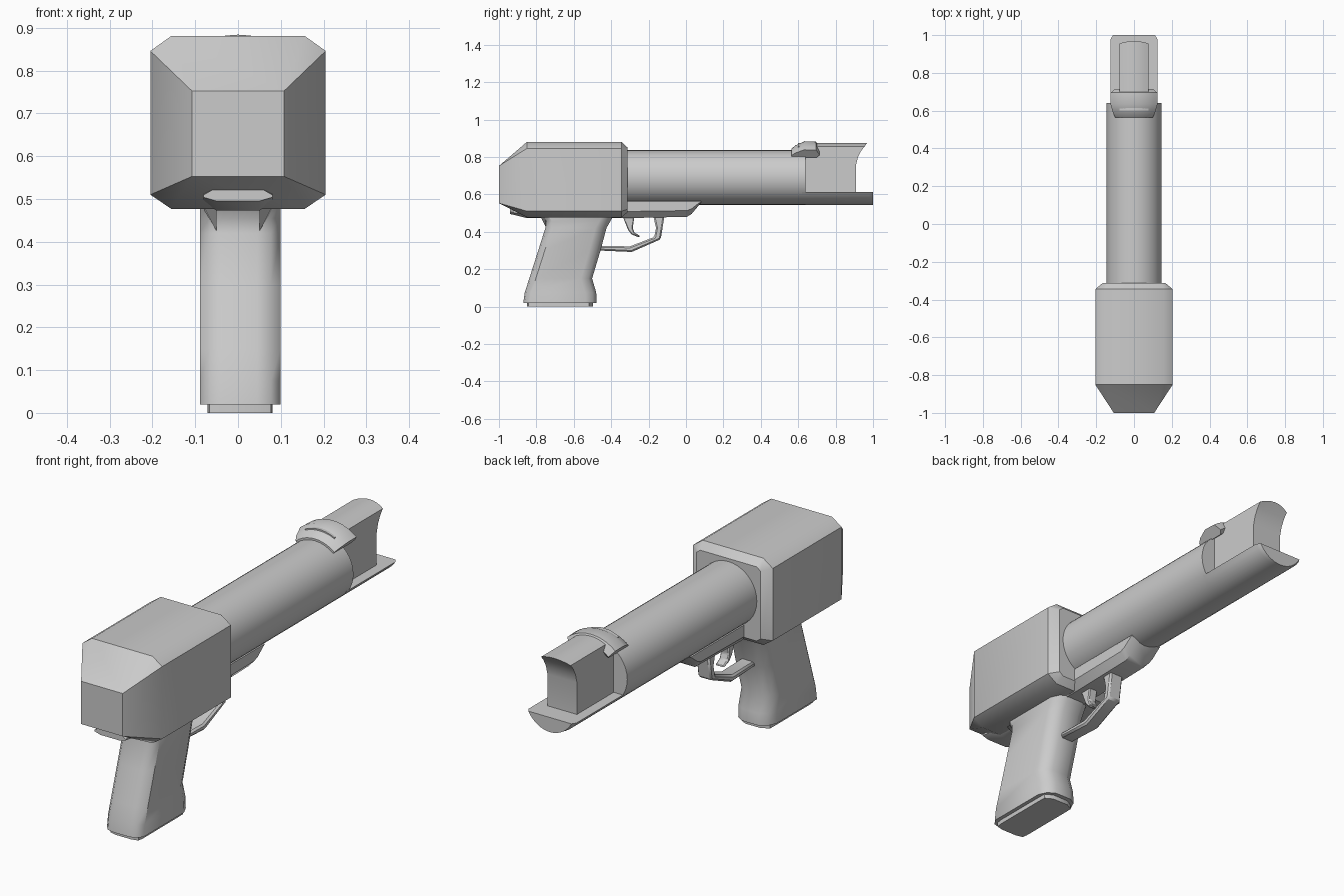
import bpy
import bmesh
from math import sin, cos, radians, sqrt, asin

cube = bpy.data.objects.get("Cube")
if cube:
    bpy.data.objects.remove(cube)

grey = bpy.data.materials.new("plain grey")
grey.use_nodes = True
grey.diffuse_color = (0.6, 0.6, 0.6, 1)
grey.node_tree.nodes["Principled BSDF"].inputs["Base Color"].default_value = (0.6, 0.6, 0.6, 1)

BARREL_Z, BARREL_R = 0.69, 0.146


def loft(name, rings, angle=30):
    """Skin a row of equal-length rings and cap both ends."""
    bm = bmesh.new()
    rows = [[bm.verts.new(p) for p in ring] for ring in rings]
    n = len(rows[0])
    for a, b in zip(rows, rows[1:]):
        for i in range(n):
            j = (i + 1) % n
            bm.faces.new((a[i], a[j], b[j], b[i]))
    bm.faces.new(rows[0])
    bm.faces.new(rows[-1])
    bmesh.ops.remove_doubles(bm, verts=bm.verts, dist=0.0001)
    bmesh.ops.recalc_face_normals(bm, faces=bm.faces)
    mesh = bpy.data.meshes.new(name)
    bm.to_mesh(mesh)
    bm.free()
    mesh.materials.append(grey)
    ob = bpy.data.objects.new(name, mesh)
    bpy.context.collection.objects.link(ob)
    bpy.ops.object.select_all(action='DESELECT')
    ob.select_set(True)
    bpy.context.view_layer.objects.active = ob
    bpy.ops.object.shade_smooth_by_angle(angle=radians(angle))
    return ob


def mirrored(half):
    """Close a half outline of (x, other) pairs across x = 0."""
    return half + [(-x, v) for x, v in reversed(half)]


def slab(name, profile, half_width, bevel=0.0):
    """Extrude a (y, z) profile across x."""
    ob = loft(name, [[(x, y, z) for y, z in profile] for x in (-half_width, half_width)])
    if bevel:
        mod = ob.modifiers.new("edge", 'BEVEL')
        mod.width = bevel
        mod.segments = 1
    return ob


# Housing: chamfered box with a tapered front
def box_ring(y, w, wt, z0, z1, z2, z3):
    return [(x, y, z) for x, z in mirrored([(wt, z0), (w, z1), (w, z2), (wt, z3)])]


loft("housing", [
    box_ring(-1.0, 0.107, 0.107, 0.553, 0.553, 0.752, 0.752),
    box_ring(-0.85, 0.205, 0.156, 0.477, 0.51, 0.846, 0.881),
    box_ring(-0.345, 0.205, 0.156, 0.477, 0.51, 0.846, 0.881),
    box_ring(-0.312, 0.165, 0.145, 0.505, 0.52, 0.835, 0.85)], 37)

# Barrel tube
circle = [(BARREL_R * sin(radians(a)), BARREL_R * cos(radians(a))) for a in range(0, 360, 10)]
loft("barrel", [[(x, y, BARREL_Z + z) for x, z in circle] for y in (-0.33, 0.64)])

# Lower lip: the bottom slice of the tube carried forward
lip_top = 0.612
reach = asin(sqrt(1 - ((BARREL_Z - lip_top) / BARREL_R) ** 2))
arc = [reach * (i / 8 - 1) for i in range(17)]


def lip_ring(y, k):
    return [(k * BARREL_R * sin(a), y, BARREL_Z - BARREL_R * cos(a)) for a in arc]


loft("barrel_lip", [lip_ring(0.62, 1), lip_ring(0.98, 1), lip_ring(1.0, 0.9)])

# Inner block: crowned top and scooped end
block_rings = []
for i in range(9):
    t = i / 4 - 1
    top = 0.875 - 0.018 * t * t
    end = 0.968 - 0.012 * t * t
    profile = [(0.6, 0.6), (0.91, 0.6), (0.91, 0.76), (0.92, 0.80), (0.938, 0.835),
               (end, top), (0.6, top)]
    block_rings.append([(0.076 * t, y, z) for y, z in profile])
loft("barrel_block", block_rings)

# Sight band wrapped over the end of the barrel
band = [(0.565, 0.14), (0.565, 0.155), (0.585, 0.172), (0.635, 0.194), (0.695, 0.192),
        (0.715, 0.158), (0.70, 0.14)]
loft("sight_band", [[(r * sin(radians(a)), y, BARREL_Z + r * cos(radians(a))) for y, r in band]
                    for a in range(-40, 41, 8)])


# Frame rail running under the housing and barrel
def rail_ring(y, low, high, w=0.081):
    mid = low + 0.35 * (high - low)
    return [(x, y, z) for x, z in mirrored([(0.05, low), (w, mid), (w, high - 0.012), (0.06, high)])]


loft("frame_rail", [rail_ring(-0.94, 0.495, 0.521), rail_ring(-0.85, 0.473, 0.53),
                    rail_ring(-0.31, 0.473, 0.575), rail_ring(0.005, 0.48, 0.575),
                    rail_ring(0.03, 0.495, 0.575), rail_ring(0.08, 0.555, 0.575)])

# Grip: rounded sections stacked from the base up
stations = [(0.02, -0.87, -0.478), (0.075, -0.862, -0.48), (0.15, -0.838, -0.502),
            (0.3, -0.79, -0.457), (0.42, -0.752, -0.425), (0.455, -0.752, -0.405),
            (0.49, -0.775, -0.385)]


def grip_ring(z, front, back, w=0.094):
    half = [(0.04, front), (0.072, front + 0.008), (w, front + 0.035),
            (w, back - 0.06), (0.075, back - 0.02), (0.04, back)]
    return [(x + 0.005, y, z) for x, y in mirrored(half)]


loft("grip", [grip_ring(*s) for s in stations], 40)
loft("grip_base", [grip_ring(z, -0.85, -0.498, 0.073 + 0.003) for z in (0, 0.03)], 40)

# Small spurs where the rail meets the grip
for side, label in ((1, "left"), (-1, "right")):
    loft(label + "_spur", [[(side * x, -0.78, 0.485) for x in (0.05, 0.05, 0.08)],
                           [(side * 0.05, -0.75, 0.425), (side * 0.05, -0.70, 0.48),
                            (side * 0.08, -0.75, 0.475)]])

# Trigger guard and trigger
slab("trigger_guard", [(-0.115, 0.485), (-0.135, 0.36), (-0.29, 0.292), (-0.47, 0.3),
                       (-0.47, 0.325), (-0.30, 0.322), (-0.17, 0.372), (-0.16, 0.42),
                       (-0.175, 0.485)], 0.035, 0.008)
slab("trigger", [(-0.275, 0.485), (-0.285, 0.42), (-0.275, 0.395), (-0.245, 0.378),
                 (-0.25, 0.37), (-0.29, 0.385), (-0.31, 0.41), (-0.34, 0.485)], 0.022, 0.006)
